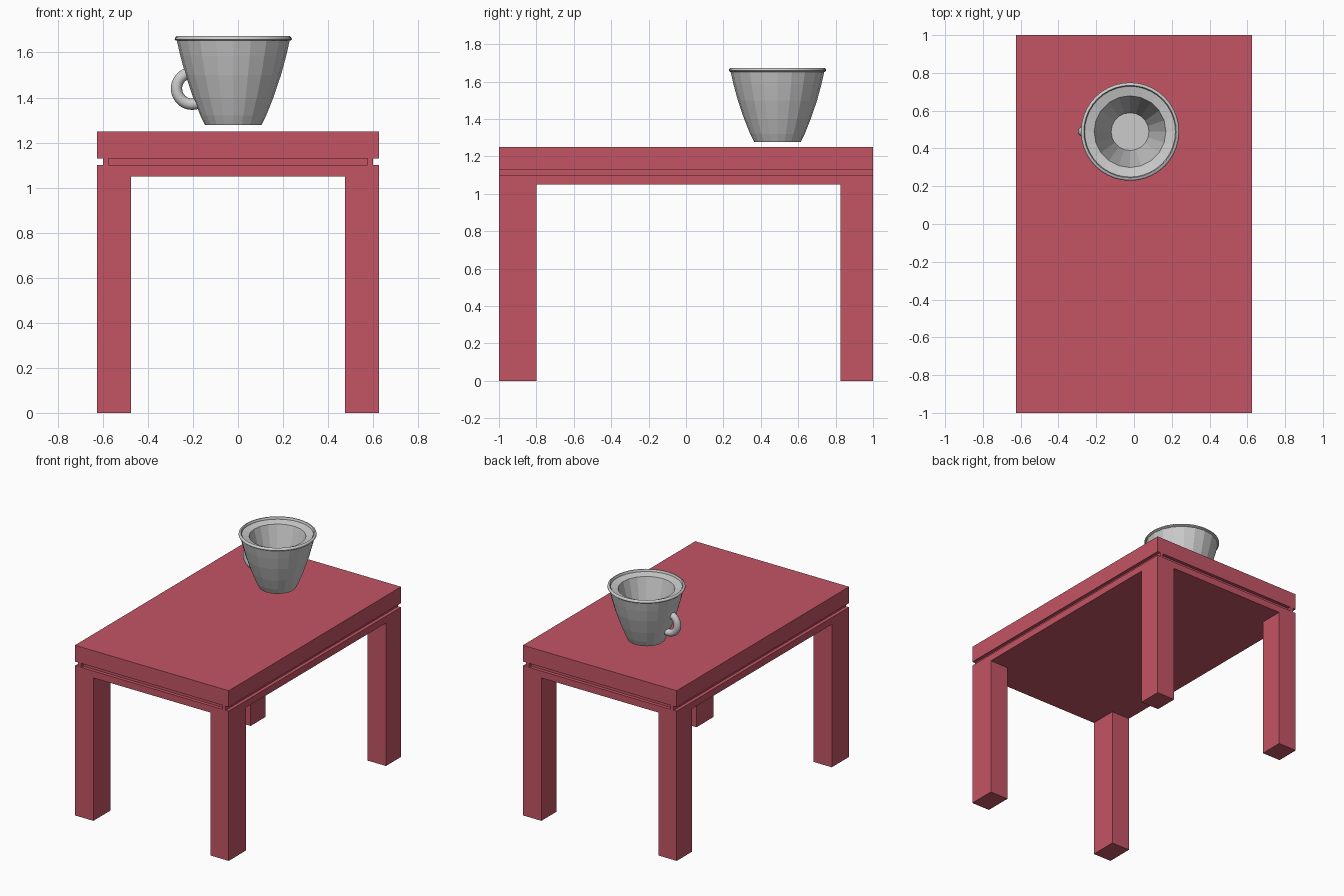
import bpy, bmesh, math
from mathutils import Vector

if "Cube" in bpy.data.objects:
    bpy.data.objects.remove(bpy.data.objects["Cube"])

red = bpy.data.materials.new("red_paint")
red.diffuse_color = (0.55, 0.09, 0.13, 1)
red.use_nodes = True
red.node_tree.nodes["Principled BSDF"].inputs["Base Color"].default_value = red.diffuse_color


def finish(name, bm, mat=None):
    bmesh.ops.remove_doubles(bm, verts=bm.verts, dist=1e-5)
    bmesh.ops.recalc_face_normals(bm, faces=bm.faces)
    me = bpy.data.meshes.new(name)
    bm.to_mesh(me)
    bm.free()
    ob = bpy.data.objects.new(name, me)
    bpy.context.collection.objects.link(ob)
    if mat:
        me.materials.append(mat)
    return ob


def block(name, xs, ys, zs, filled, mat):
    """Solid made of the grid cells for which filled(i, j, k) is true."""
    axes = (xs, ys, zs)
    n = [len(a) - 1 for a in axes]

    def solid(c):
        return all(0 <= c[a] < n[a] for a in range(3)) and filled(*c)

    bm = bmesh.new()
    for c in [(i, j, k) for i in range(n[0]) for j in range(n[1]) for k in range(n[2])]:
        if not solid(c):
            continue
        for a in range(3):
            for side in (0, 1):
                nb = list(c)
                nb[a] += 2 * side - 1
                if solid(nb):
                    continue
                u, v = (a + 1) % 3, (a + 2) % 3
                corners = []
                for du, dv in ((0, 0), (1, 0), (1, 1), (0, 1)):
                    p = [0, 0, 0]
                    p[a] = axes[a][c[a] + side]
                    p[u] = axes[u][c[u] + du]
                    p[v] = axes[v][c[v] + dv]
                    corners.append(bm.verts.new(p))
                bm.faces.new(corners)
    bmesh.ops.remove_doubles(bm, verts=bm.verts, dist=1e-5)
    bmesh.ops.recalc_face_normals(bm, faces=bm.faces)
    bmesh.ops.dissolve_limit(bm, angle_limit=0.01, verts=bm.verts, edges=bm.edges)
    return finish(name, bm, mat)


def lathe(name, profile, sides, center):
    bm = bmesh.new()
    vs = [bm.verts.new((center[0] + r, center[1], z)) for r, z in profile]
    es = [bm.edges.new(p) for p in zip(vs, vs[1:])]
    bmesh.ops.spin(bm, geom=vs + es, cent=(center[0], center[1], 0), axis=(0, 0, 1),
                   angle=math.tau, steps=sides, use_duplicate=False)
    bmesh.ops.remove_doubles(bm, verts=bm.verts, dist=1e-5)
    bmesh.ops.dissolve_degenerate(bm, dist=1e-6, edges=bm.edges)
    return finish(name, bm)


def smooth(ob, degrees):
    bpy.ops.object.select_all(action='DESELECT')
    ob.select_set(True)
    bpy.context.view_layer.objects.active = ob
    bpy.ops.object.shade_smooth_by_angle(angle=math.radians(degrees))


# Table: top board, recessed spacer with corner tabs, frame with four legs
block("table_top", [-0.625, 0.625], [-1, 1], [1.13, 1.25], lambda i, j, k: True, red)
block("groove_spacer", [-0.6, -0.575, 0.575, 0.6], [-1, -0.975, 0.975, 1], [1.10, 1.13],
      lambda i, j, k: j == 1 or i != 1, red)
block("frame_and_legs", [-0.625, -0.475, 0.475, 0.625], [-1, -0.8, 0.825, 1], [0, 1.05, 1.10],
      lambda i, j, k: k == 1 or (i != 1 and j != 1), red)

# Cup body: faceted outer wall, sloping lip and inner cone
CUP = (-0.021, 0.489)
lathe("cup_body", [(0, 1.278), (0.125, 1.278), (0.146, 1.32), (0.178, 1.40), (0.212, 1.50),
                   (0.235, 1.585), (0.251, 1.655), (0.242, 1.657), (0.19, 1.645),
                   (0.10, 1.30), (0, 1.30)], 20, CUP)

# Rounded rim bead
rim = lathe("cup_rim", [(0.24, 1.652), (0.253, 1.652), (0.26, 1.658), (0.259, 1.666), (0.252, 1.672),
                        (0.245, 1.672), (0.24, 1.666), (0.24, 1.652)], 40, CUP)
smooth(rim, 50)

# Handle: round tube along an arc, ends buried in the cup wall
bm = bmesh.new()
hub, major, minor, steps, ring = Vector((-0.203, CUP[1], 1.44)), 0.07, 0.025, 20, 12
rings = []
for s in range(steps + 1):
    t = math.radians(85 + 215 * s / steps)
    out = Vector((math.cos(t), 0, math.sin(t)))
    rings.append([bm.verts.new(hub + out * (major + minor * math.cos(a)) + Vector((0, minor * math.sin(a), 0)))
                  for a in (math.tau * q / ring for q in range(ring))])
for r0, r1 in zip(rings, rings[1:]):
    for q in range(ring):
        p = (q + 1) % ring
        bm.faces.new((r0[q], r0[p], r1[p], r1[q]))
bm.faces.new(rings[0])
bm.faces.new(rings[-1])
smooth(finish("cup_handle", bm), 40)
